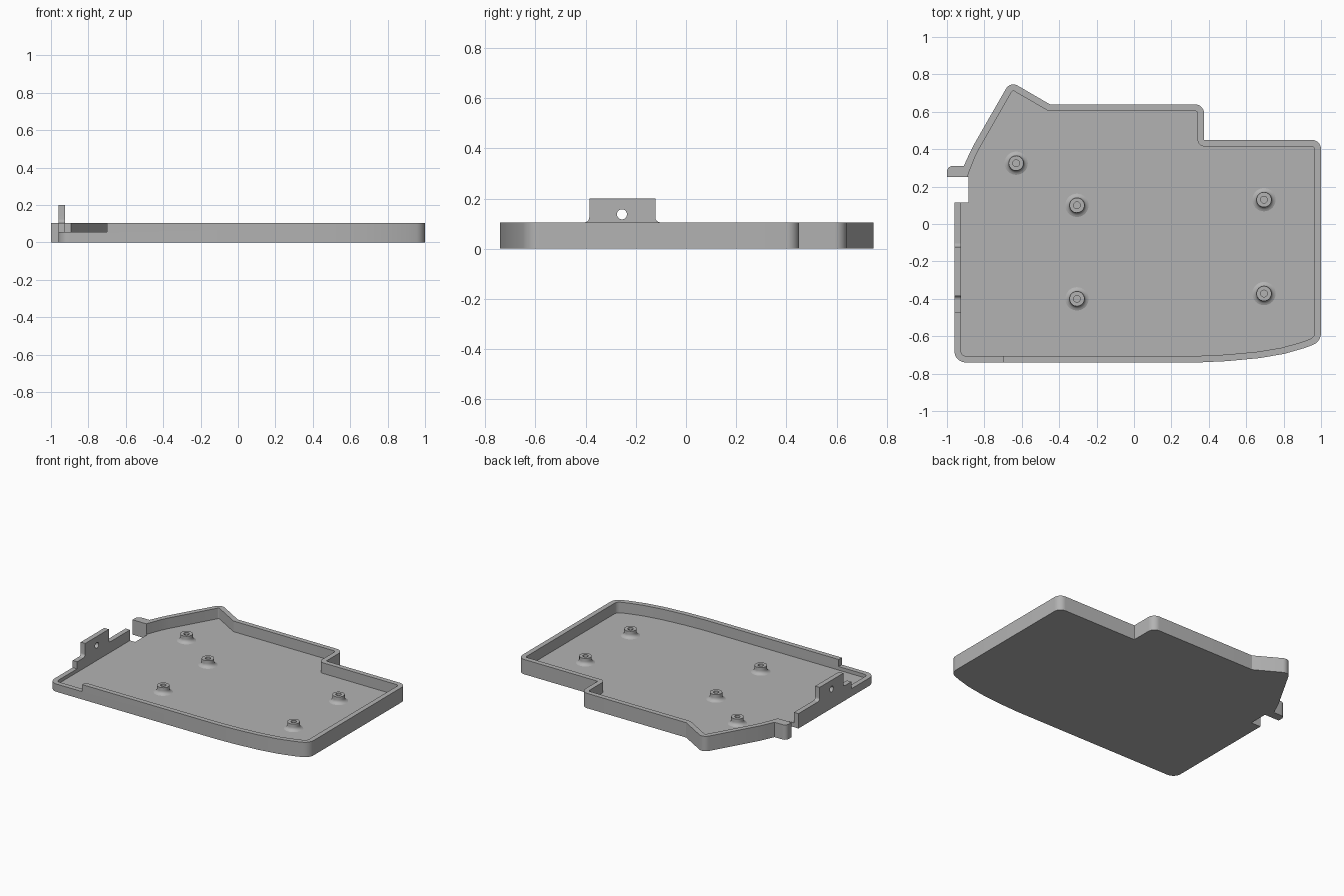
import bpy
import bmesh
import math
from mathutils import Vector, Matrix

if "Cube" in bpy.data.objects:
    bpy.data.objects.remove(bpy.data.objects["Cube"])

WALL = 0.035
FLOOR = 0.03
RIM = 0.105

grey = bpy.data.materials.new("plain grey")
grey.use_nodes = True
colour = (0.45, 0.45, 0.45, 1)
grey.diffuse_color = colour
grey.node_tree.nodes["Principled BSDF"].inputs["Base Color"].default_value = colour


def rounded(corners, steps=8):
    """Turn (x, y, radius) corners into a polygon with arcs."""
    pts = []
    for i, (x, y, r) in enumerate(corners):
        p = Vector((x, y))
        if r <= 0:
            pts.append(p)
            continue
        a = (Vector(corners[i - 1][:2]) - p).normalized()
        b = (Vector(corners[(i + 1) % len(corners)][:2]) - p).normalized()
        half = a.angle(b) / 2
        centre = p + (a + b).normalized() * r / math.sin(half)
        start = p + a * r / math.tan(half) - centre
        sweep = start.angle_signed(p + b * r / math.tan(half) - centre)
        for k in range(steps + 1):
            pts.append(centre + Matrix.Rotation(-sweep * k / steps, 2) @ start)
    return pts


def inset(corners, t):
    """Move a counter-clockwise corner loop inwards by t."""
    result = []
    for i, (x, y, r) in enumerate(corners):
        p = Vector((x, y))
        d1 = (p - Vector(corners[i - 1][:2])).normalized()
        d2 = (Vector(corners[(i + 1) % len(corners)][:2]) - p).normalized()
        n1, n2 = Vector((-d1.y, d1.x)), Vector((-d2.y, d2.x))
        q = p + (n1 + n2) * t / (1 + n1.dot(n2))
        convex = d1.cross(d2) > 0
        radius = max(r - t, 0) if convex else (r + t if r else 0)
        result.append((q.x, q.y, radius))
    return result


def make(name, bm):
    bmesh.ops.recalc_face_normals(bm, faces=bm.faces)
    mesh = bpy.data.meshes.new(name)
    bm.to_mesh(mesh)
    bm.free()
    mesh.materials.append(grey)
    obj = bpy.data.objects.new(name, mesh)
    bpy.context.collection.objects.link(obj)
    return obj


def prism(name, points, low, high, along_x=False):
    """Extrude a polygon along z, or a (y, z) polygon along x."""
    bm = bmesh.new()
    place = (lambda p: (low, p.x, p.y)) if along_x else (lambda p: (p.x, p.y, low))
    face = bm.faces.new([bm.verts.new(place(p)) for p in points])
    moved = bmesh.ops.extrude_face_region(bm, geom=[face])["geom"]
    step = Vector((high - low, 0, 0)) if along_x else Vector((0, 0, high - low))
    bmesh.ops.translate(bm, vec=step, verts=[g for g in moved if isinstance(g, bmesh.types.BMVert)])
    return make(name, bm)


def activate(obj):
    bpy.ops.object.select_all(action="DESELECT")
    obj.select_set(True)
    bpy.context.view_layer.objects.active = obj


def cut(obj, cutter):
    cutter.hide_render = True
    activate(obj)
    mod = obj.modifiers.new("cut", "BOOLEAN")
    mod.operation = "DIFFERENCE"
    mod.solver = "EXACT"
    mod.object = cutter
    bpy.ops.object.modifier_apply(modifier=mod.name)
    bpy.data.objects.remove(cutter)


def smooth(obj):
    activate(obj)
    bpy.ops.object.shade_smooth_by_angle(angle=math.radians(30))


# Tray outline, shared by the outside and the pocket
outline = [
    (-0.96, -0.74, 0.06), (0.35, -0.74, 0), (0.5, -0.733, 0), (0.67, -0.717, 0),
    (0.8, -0.695, 0), (0.91, -0.664, 0), (1, -0.63, 0.07), (1, 0.45, 0.05),
    (0.375, 0.45, 0.001), (0.375, 0.64, 0.05), (-0.45, 0.64, 0),
    (-0.662, 0.763, 0.045), (-0.86, 0.417, 0),
]
side_hook = [
    (-0.885, 0.365, 0), (-0.91, 0.31, 0), (-1, 0.31, 0.03), (-1, 0.25, 0),
    (-0.885, 0.25, 0), (-0.885, 0.115, 0), (-0.96, 0.115, 0),
]
pocket_end = [(-0.885, 0.365, 0), (-0.93, 0.25, 0), (-0.93, 0.18, 0), (-0.96, 0.18, 0)]

tray = prism("tray", rounded(outline + side_hook), 0, RIM)
cut(tray, prism("pocket", rounded(inset(outline + pocket_end, WALL)), FLOOR, 0.3))

# Lowered rim around the front corner
notch = [Vector(p) for p in ((-1.1, -0.9), (-0.7, -0.9), (-0.7, -0.475), (-1.1, -0.475))]
cut(tray, prism("rim_notch", notch, 0.055, 0.3))
smooth(tray)

# Upright tab with a round hole on the side wall
tab_profile = [
    (-0.41, 0.1, 0), (-0.41, RIM, 0), (-0.385, RIM, 0.02), (-0.385, 0.2, 0),
    (-0.122, 0.2, 0), (-0.122, RIM, 0.02), (-0.097, RIM, 0), (-0.097, 0.1, 0),
]
tab = prism("side_tab", rounded(tab_profile), -0.96, -0.925, True)
circle = [Vector((-0.255 + 0.02 * math.cos(a), 0.137 + 0.02 * math.sin(a)))
          for a in (math.tau * k / 32 for k in range(32))]
cut(tab, prism("tab_hole", circle, -1.1, -0.8, True))
smooth(tab)

# Hollow screw posts with flared feet
post_profile = [(0.065, 0.029), (0.054, 0.033), (0.046, 0.039), (0.041, 0.047), (0.04, 0.055),
                (0.04, 0.077), (0.018, 0.077), (0.018, 0.031), (0, 0.031)]
posts = [(-0.63, 0.325), (-0.305, 0.1), (0.695, 0.13), (-0.305, -0.4), (0.695, -0.372)]
for n, (x, y) in enumerate(posts, 1):
    bm = bmesh.new()
    verts = [bm.verts.new((r, 0, z)) for r, z in post_profile]
    edges = [bm.edges.new(pair) for pair in zip(verts, verts[1:])]
    bmesh.ops.spin(bm, geom=verts + edges, cent=(0, 0, 0), axis=(0, 0, 1),
                   angle=math.tau, steps=32)
    bmesh.ops.remove_doubles(bm, verts=bm.verts, dist=0.0001)
    post = make(f"screw_post_{n}", bm)
    post.location = (x, y, 0)
    smooth(post)
